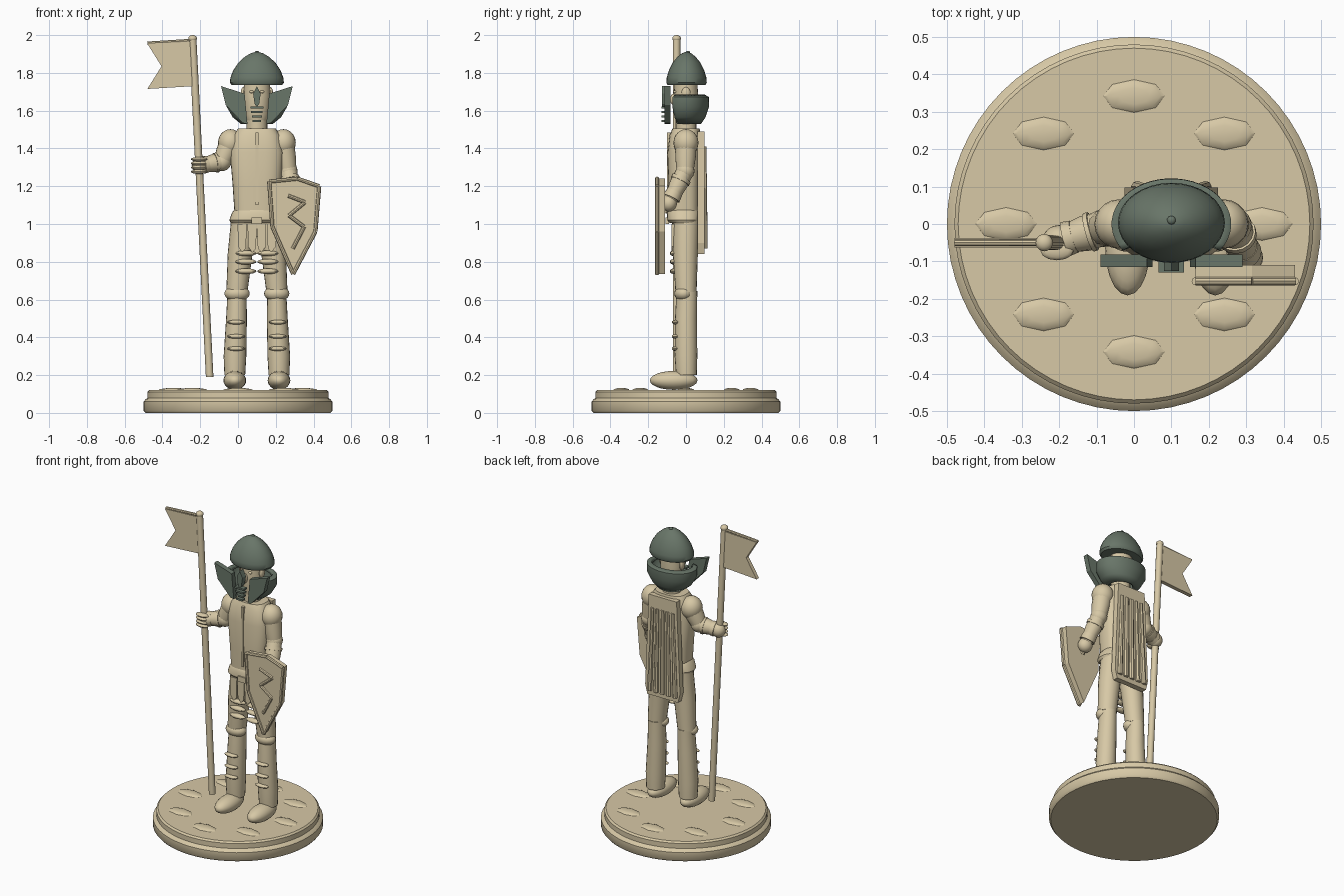
import bpy, bmesh, math
from mathutils import Vector

if "Cube" in bpy.data.objects:
    bpy.data.objects.remove(bpy.data.objects["Cube"])

def mat(name, c):
    m = bpy.data.materials.new(name)
    m.diffuse_color = (*c, 1)
    m.use_nodes = True
    m.node_tree.nodes["Principled BSDF"].inputs["Base Color"].default_value = m.diffuse_color
    return m

CREAM = mat("cream", (0.68, 0.58, 0.38))
STEEL = mat("steel", (0.14, 0.18, 0.14))
CX = 0.1  # centre line of the figure

def finish(name, bm, m, smooth=True):
    bmesh.ops.recalc_face_normals(bm, faces=bm.faces)
    me = bpy.data.meshes.new(name)
    bm.to_mesh(me)
    bm.free()
    ob = bpy.data.objects.new(name, me)
    bpy.context.collection.objects.link(ob)
    me.materials.append(m)
    if smooth:
        bpy.ops.object.select_all(action='DESELECT')
        ob.select_set(True)
        bpy.context.view_layer.objects.active = ob
        bpy.ops.object.shade_smooth_by_angle(angle=math.radians(40))
    return ob

def skin(name, rings, m, closed=True):
    bm = bmesh.new()
    vs = [[bm.verts.new(p) for p in r] for r in rings]
    n = len(vs[0])
    for a, b in zip(vs, vs[1:]):
        for i in range(n if closed else n - 1):
            j = (i + 1) % n
            bm.faces.new((a[i], a[j], b[j], b[i]))
    if closed:
        bm.faces.new(vs[0])
        bm.faces.new(vs[-1])
    return finish(name, bm, m)

def loft(name, rings, m=CREAM, n=32, power=2, arc=None):
    """rings of (cx, cy, z, rx, ry), super-elliptic section"""
    a0, a1 = arc or (0, 2 * math.pi)
    def pt(r, i):
        a = a0 + (a1 - a0) * i / (n - 1 if arc else n)
        c, s = math.cos(a), math.sin(a)
        f = lambda v: math.copysign(abs(v) ** (2 / power), v)
        return (r[0] + r[3] * f(c), r[1] + r[4] * f(s), r[2])
    return skin(name, [[pt(r, i) for i in range(n)] for r in rings], m, arc is None)

def tube(name, pts, m=CREAM, n=16):
    """tube through (x, y, z, radius) points"""
    P = [Vector(p[:3]) for p in pts]
    rings = []
    for k, p in enumerate(P):
        d = P[min(k + 1, len(P) - 1)] - P[max(k - 1, 0)]
        q = d.to_track_quat('Z', 'Y')
        rings.append([p + q @ Vector((math.cos(t), math.sin(t), 0)) * pts[k][3]
                      for t in (2 * math.pi * i / n for i in range(n))])
    return skin(name, rings, m)

def ball(name, c, s, m=CREAM, u=20, v=12, smooth=True):
    bm = bmesh.new()
    bmesh.ops.create_uvsphere(bm, u_segments=u, v_segments=v, radius=1)
    bmesh.ops.scale(bm, vec=s, verts=bm.verts)
    bmesh.ops.translate(bm, vec=c, verts=bm.verts)
    return finish(name, bm, m, smooth)

def prism(name, pts, y0, y1, m=CREAM):
    """x-z outline extruded along y"""
    bm = bmesh.new()
    f = bm.faces.new([bm.verts.new((x, y0, z)) for x, z in pts])
    ext = bmesh.ops.extrude_face_region(bm, geom=[f])['geom']
    bmesh.ops.translate(bm, vec=(0, y1 - y0, 0),
                        verts=[v for v in ext if isinstance(v, bmesh.types.BMVert)])
    return finish(name, bm, m, False)

def box(name, x0, x1, y0, y1, z0, z1, m=CREAM):
    return prism(name, [(x0, z0), (x1, z0), (x1, z1), (x0, z1)], y0, y1, m)

# base and ground tufts
loft("base", [(0, 0, z, r, r) for z, r in ((0, .49), (.012, .5), (.06, .5), (.073, .488),
     (.078, .48), (.11, .48), (.12, .47))], n=64)
for k in range(8):
    a = k * math.pi / 4
    ball("ground_tuft", (.342 * math.cos(a), .342 * math.sin(a), .12), (.082, .044, .012), u=8, v=6)

# legs
for s in (-1, 1):
    X = lambda d: CX + s * d
    loft("thigh", [(X(.062), 0, 1.02, .075, .072), (X(.088), -.003, .85, .066, .066),
                   (X(.106), 0, .64, .056, .056)], n=20)
    loft("shin", [(X(.105), .005, .645, .05, .055), (X(.108), 0, .5, .055, .058),
                  (X(.116), 0, .3, .06, .06), (X(.117), .002, .2, .055, .055)], n=20)
    ball("knee_guard", (X(.105), -.012, .632), (.067, .05, .042))
    ball("foot", (X(.117), -.065, .172), (.06, .126, .05))
    for z in (.48, .405, .34):
        ball("shin_plate", (X(.11), -.055, z), (.047, .02, .012), u=12, v=8)
    for z in (.845, .8, .75):
        ball("thigh_plate", (X(.058), -.063, z), (.056, .022, .015), u=12, v=8)
    # hanging waist tabs
    for d in (.025, .078):
        prism("waist_tab", [(X(d - .024), 1.0), (X(d + .024), 1.0), (X(d + .022), .88),
                            (X(d), .85), (X(d - .02), .87)], -.078, -.05)

# torso, belt and chest ridge
loft("torso", [(CX, -.01, 1.05, .118, .082), (CX, -.01, 1.2, .128, .085), (CX, -.01, 1.38, .143, .088),
     (CX, -.005, 1.47, .125, .082), (CX, 0, 1.505, .1, .072)], power=2.8)
loft("hips", [(CX, -.005, .93, .11, .06), (CX, -.005, 1.02, .13, .07)], power=2.5)
loft("belt", [(CX, -.008, 1.005, .138, .078), (CX, -.01, 1.02, .146, .09), (CX, -.01, 1.06, .132, .09),
     (CX, -.01, 1.075, .12, .082)], power=2.5)
box("belt_buckle", .072, .128, -.108, -.09, 1.0, 1.035)
box("chest_ridge", .092, .108, -.101, -.07, 1.1, 1.485)

# cloak with folds
prism("cloak", [(CX - .1, 1.49), (CX + .1, 1.49), (CX + .125, .9), (CX + .11, .84),
      (CX - .11, .84), (CX - .125, .9)], .062, .097)
for k in range(-2, 3):
    tube("cloak_fold", [(CX + k * .036, .096, 1.41, .012), (CX + k * .046, .099, .87, .016)], n=8)

# head
loft("neck", [(CX, 0, 1.49, .055, .055), (CX, 0, 1.57, .055, .055)], n=20)
loft("head", [(CX, -.005, 1.535, .048, .045), (CX, -.003, 1.58, .066, .06), (CX, 0, 1.68, .072, .064),
     (CX, 0, 1.76, .068, .06)], n=24)
for s in (-1, 1):
    ball("ear", (CX + s * .072, 0, 1.69), (.014, .024, .035), u=12, v=8)
    ball("eye", (CX + s * .028, -.058, 1.7), (.012, .01, .008), u=10, v=6)
ball("nose", (CX, -.066, 1.66), (.012, .018, .03), u=10, v=8)

# helmet
loft("helmet_dome", [(CX, .003, z, .143 * f, .107 * f) for z, f in
     ((1.735, .93), (1.748, 1), (1.775, .98), (1.815, .87), (1.855, .68), (1.885, .45),
      (1.903, .24), (1.91, .08))], STEEL)
ball("helmet_knob", (CX, .01, 1.908), (.012, .012, .009), STEEL, 10, 8)
guard = loft("neck_guard", [(CX, 0, 1.685, .135, .1), (CX, 0, 1.672, .16, .121), (CX, 0, 1.62, .16, .122),
             (CX, 0, 1.565, .128, .103), (CX, 0, 1.53, .085, .08)], STEEL,
             arc=(math.radians(-36), math.radians(216)))
sol = guard.modifiers.new("thickness", 'SOLIDIFY')
sol.thickness = .025
sol.offset = -1
for s in (-1, 1):
    prism("cheek_plate", [(CX + s * d, z) for d, z in ((.19, 1.73), (.065, 1.69), (.05, 1.53),
          (.075, 1.535), (.165, 1.63))], -.115, -.082, STEEL)
prism("nose_guard", [(CX, 1.73), (CX + .02, 1.69), (CX + .012, 1.635), (CX, 1.62),
      (CX - .012, 1.635), (CX - .02, 1.69)], -.126, -.09, STEEL)
for k in range(4):
    w = .034 - k * .004
    box("breath_bar", CX - w, CX + w, -.13, -.1, 1.54 + .024 * (3 - k), 1.551 + .024 * (3 - k), STEEL)

# arms
def arm(sh, el, ha):
    S, E, H = Vector(sh), Vector(el), Vector(ha)
    ball("shoulder", S, (.066, .066, .072))
    tube("upper_arm", [(*S, .057), (*S.lerp(E, .5), .055), (*E, .046)])
    ball("elbow", E, (.05, .05, .05))
    tube("forearm", [(*E, .046), (*E.lerp(H, .4), .048), (*H, .034)])
    tube("arm_band", [(*E.lerp(H, .22), .053), (*E.lerp(H, .32), .053)])
    tube("wrist_cuff", [(*E.lerp(H, .65), .044), (*E.lerp(H, .85), .047)])
    ball("hand", H, (.045, .042, .045))

arm((-.04, 0, 1.43), (-.085, -.012, 1.33), (-.2, -.045, 1.31))
arm((.24, 0, 1.43), (.265, -.005, 1.28), (.3, -.09, 1.11))
for k in range(4):
    ball("finger", (-.206, -.072, 1.277 + k * .022), (.044, .025, .012), u=12, v=8)

# banner pole and flag
tube("banner_pole", [(-.15, -.05, .19, .02), (-.24, -.05, 1.98, .02)])
ball("pole_finial", (-.24, -.05, 1.982), (.023, .023, .018))
prism("flag", [(-.235, 1.965), (-.48, 1.955), (-.405, 1.835), (-.48, 1.715), (-.23, 1.73)], -.063, -.038)
tube("flag_rail", [(-.24, -.05, 1.972, .009), (-.48, -.05, 1.957, .009)], n=8)

# shield with raised rim and zigzag bar
edge = [(.165, 1.225), (.315, 1.24), (.43, 1.2), (.41, .96), (.292, .735), (.182, .985)]
prism("shield", edge, -.155, -.11)
for a, b in zip(edge, edge[1:] + edge[:1]):
    tube("shield_rim", [(a[0], -.153, a[1], .011), (b[0], -.153, b[1], .011)], n=8)
zig = [(.265, 1.15), (.355, 1.115), (.27, 1.045), (.35, .985), (.29, .87)]
for a, b in zip(zig, zig[1:]):
    tube("shield_zigzag", [(a[0], -.155, a[1], .01), (b[0], -.155, b[1], .01)], n=8)
tube("shield_grip", [(.3, -.115, 1.06, .014), (.3, -.09, 1.11, .014)], n=8)
